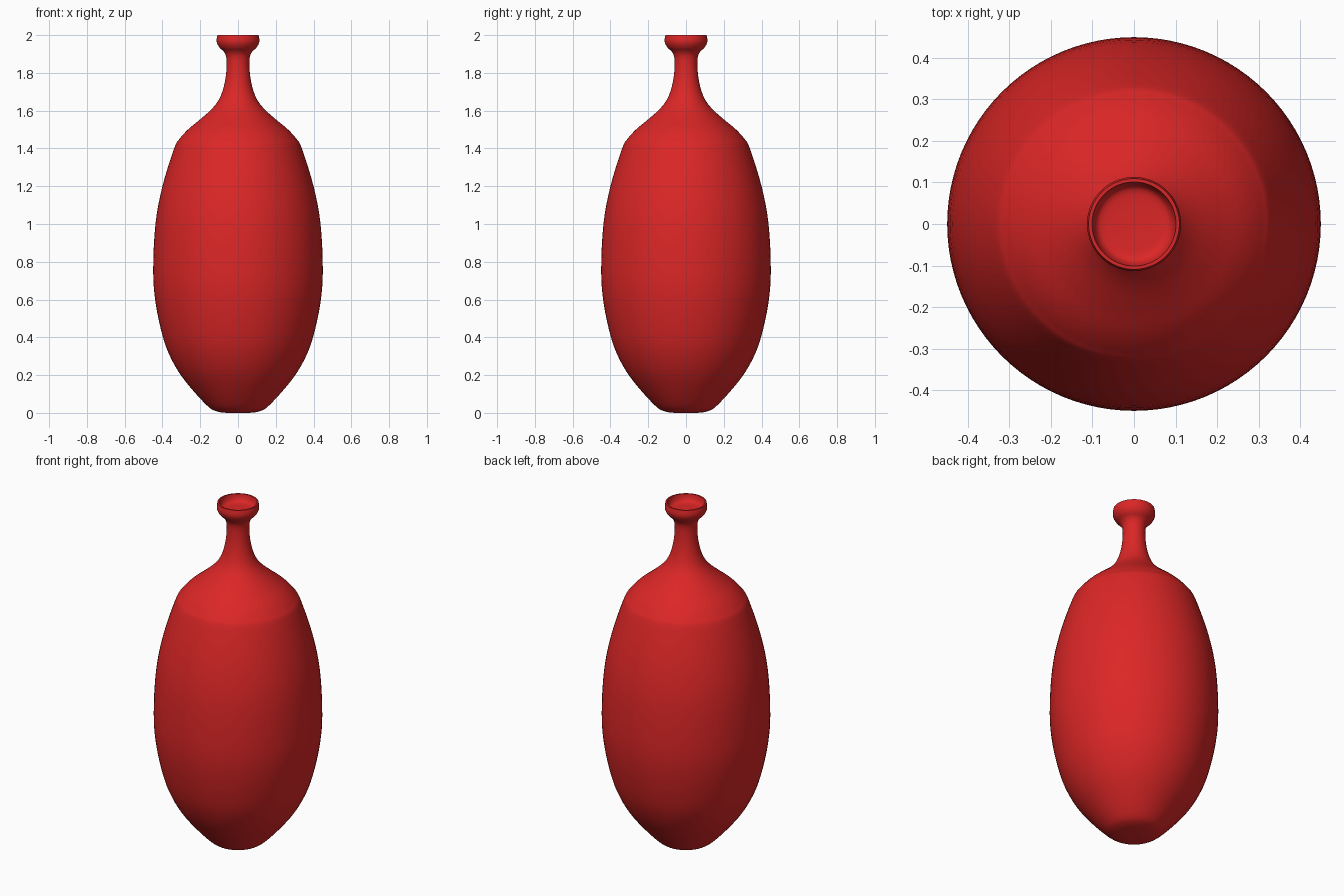
import bpy, bmesh, math
from mathutils import Vector

if "Cube" in bpy.data.objects:
    bpy.data.objects.remove(bpy.data.objects["Cube"])

SEGMENTS = 96

red = bpy.data.materials.new("glossy red")
red.diffuse_color = (0.716, 0.0194, 0.0194, 1)
red.use_nodes = True
red.node_tree.nodes["Principled BSDF"].inputs["Base Color"].default_value = red.diffuse_color

# Half profiles as (radius, height)
outer = [(0.10, 0.004), (0.148, 0.025), (0.222, 0.10), (0.303, 0.20), (0.36, 0.30),
         (0.40, 0.41), (0.436, 0.58), (0.449, 0.75), (0.437, 1.0), (0.40, 1.2),
         (0.338, 1.40), (0.31, 1.45), (0.265, 1.50), (0.205, 1.55), (0.145, 1.603),
         (0.105, 1.652), (0.08, 1.71), (0.065, 1.78), (0.06, 1.85), (0.064, 1.89),
         (0.077, 1.914), (0.097, 1.933), (0.110, 1.955), (0.113, 1.975), (0.109, 2.0)]
mouth = [(0.101, 2.0), (0.098, 1.985), (0.092, 1.97), (0.082, 1.961), (0.06, 1.957), (0.0, 1.955)]


def smooth_curve(points, steps=4):
    """Catmull-Rom curve through the points."""
    p = [Vector(q) for q in points]
    p = [2 * p[0] - p[1]] + p + [2 * p[-1] - p[-2]]
    out = []
    for a, b, c, d in zip(p, p[1:], p[2:], p[3:]):
        for i in range(steps):
            t = i / steps
            out.append(0.5 * (2 * b + (c - a) * t + (2 * a - 5 * b + 4 * c - d) * t * t
                              + (3 * b - a - 3 * c + d) * t ** 3))
    return out + [Vector(points[-1])]


def lathe(name, profile):
    bm = bmesh.new()
    verts = [bm.verts.new((max(r, 0), 0, z)) for r, z in profile]
    edges = [bm.edges.new(pair) for pair in zip(verts, verts[1:])]
    bmesh.ops.spin(bm, geom=verts + edges, cent=(0, 0, 0), axis=(0, 0, 1),
                   angle=math.tau, steps=SEGMENTS, use_duplicate=False)
    bmesh.ops.remove_doubles(bm, verts=bm.verts, dist=1e-5)
    bmesh.ops.recalc_face_normals(bm, faces=bm.faces)
    mesh = bpy.data.meshes.new(name)
    bm.to_mesh(mesh)
    bm.free()
    mesh.materials.append(red)
    obj = bpy.data.objects.new(name, mesh)
    bpy.context.collection.objects.link(obj)
    bpy.context.view_layer.objects.active = obj
    obj.select_set(True)
    bpy.ops.object.shade_smooth_by_angle(angle=math.radians(50))
    return obj


# Bottle: flat base, swelling body, narrow neck, flared lip with a shallow mouth
base = [Vector((0, 0)), Vector((0.06, 0.0))]
lathe("bottle_vase", base + smooth_curve(outer) + smooth_curve(mouth))
